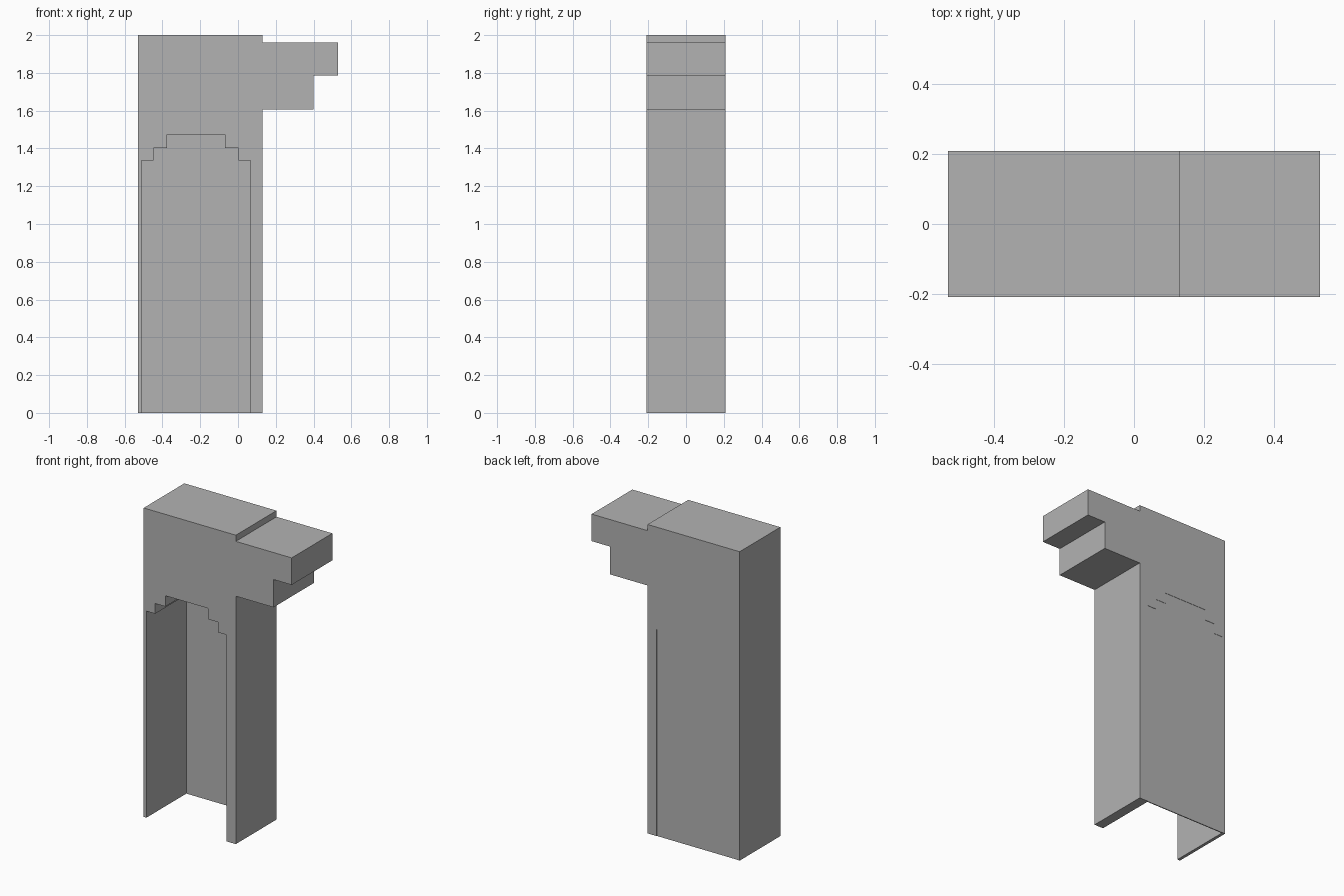
import bpy
import bmesh

cube = bpy.data.objects.get("Cube")
if cube:
    bpy.data.objects.remove(cube, do_unlink=True)

grey = bpy.data.materials.new("plain_grey")
grey.use_nodes = True
colour = (0.45, 0.45, 0.45, 1)
grey.diffuse_color = colour
grey.node_tree.nodes["Principled BSDF"].inputs["Base Color"].default_value = colour

HALF_DEPTH = 0.208


def extrude_profile(name, profile, front, back):
    """Turn an x-z outline into a solid running from front to back."""
    bm = bmesh.new()
    face = bm.faces.new([bm.verts.new((x, front, z)) for x, z in profile])
    out = bmesh.ops.extrude_face_region(bm, geom=[face])
    moved = [v for v in out["geom"] if isinstance(v, bmesh.types.BMVert)]
    bmesh.ops.translate(bm, verts=moved, vec=(0, back - front, 0))
    bmesh.ops.recalc_face_normals(bm, faces=bm.faces)
    mesh = bpy.data.meshes.new(name)
    bm.to_mesh(mesh)
    bm.free()
    mesh.materials.append(grey)
    obj = bpy.data.objects.new(name, mesh)
    bpy.context.collection.objects.link(obj)
    return obj


# Stepped doorway outline, mirrored about its own centre line
CENTRE = -0.2225
half = [(0.2875, 0), (0.2875, 1.337), (0.225, 1.337),
        (0.225, 1.403), (0.1525, 1.403), (0.1525, 1.473)]
opening = [(CENTRE - w, z) for w, z in half]
opening += [(CENTRE + w, z) for w, z in reversed(half)]

# Wall with the doorway passing through and a stepped bracket on its left
outer = [(0.13, 0), (0.13, 1.605), (0.40, 1.605), (0.40, 1.785),
         (0.53, 1.785), (0.53, 1.96), (0.13, 1.96), (0.13, 2), (-0.53, 2), (-0.53, 0)]
extrude_profile("wall_with_bracket", opening + outer, -HALF_DEPTH, HALF_DEPTH)

# Thin panel closing the doorway at the back
extrude_profile("back_panel", opening, HALF_DEPTH - 0.008, HALF_DEPTH - 0.002)
